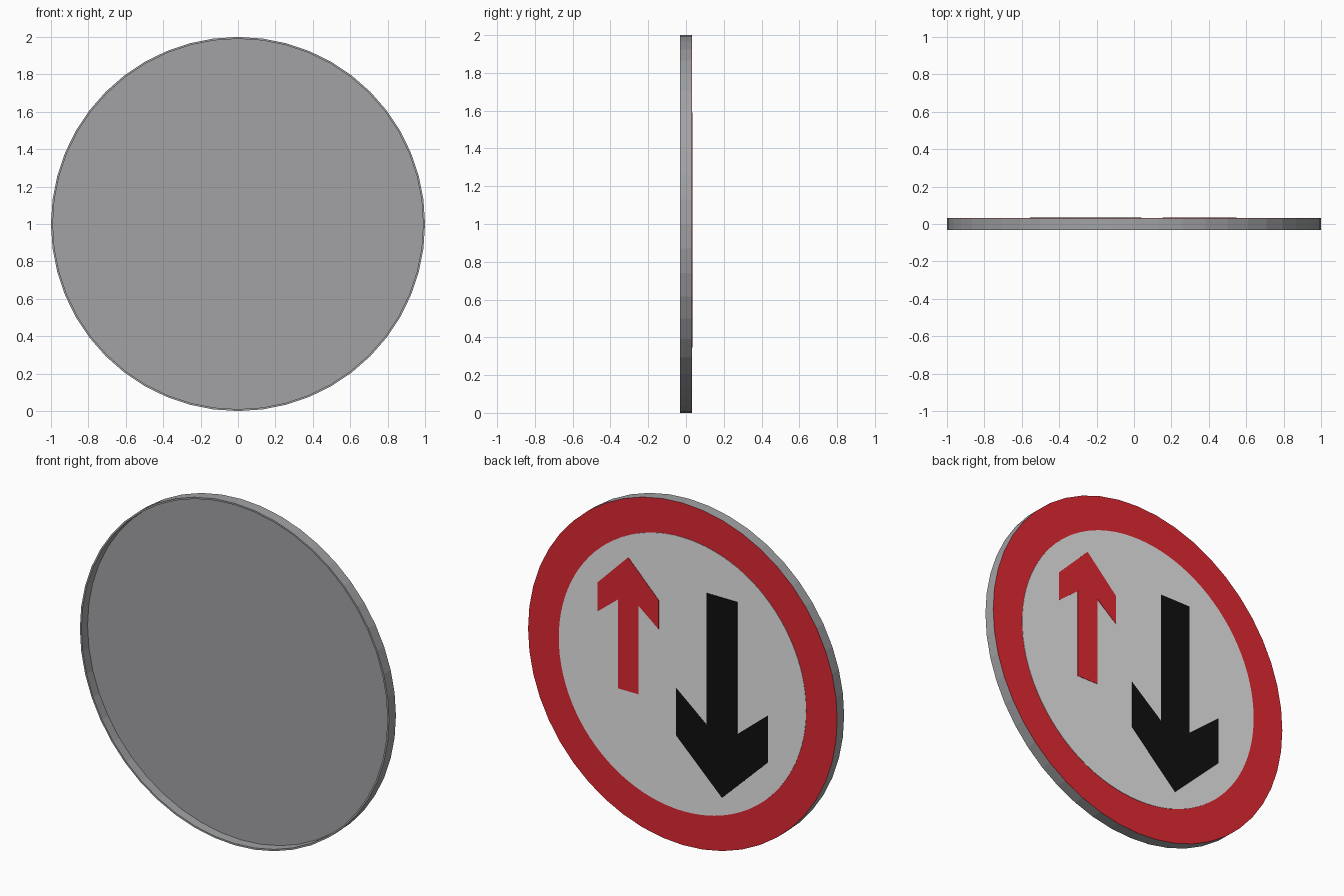
import bpy, bmesh, math

if "Cube" in bpy.data.objects:
    bpy.data.objects.remove(bpy.data.objects["Cube"])

BACK, FRONT = 0.031, -0.033   # y of the painted side and of the open rim


def material(name, rgb):
    m = bpy.data.materials.new(name)
    m.diffuse_color = (*rgb, 1)
    m.use_nodes = True
    m.node_tree.nodes["Principled BSDF"].inputs["Base Color"].default_value = m.diffuse_color
    return m


grey = material("grey metal", (0.36, 0.365, 0.375))
white = material("sign white", (0.8, 0.8, 0.8))
red = material("sign red", (0.75, 0.022, 0.034))
black = material("sign black", (0.005, 0.005, 0.005))


def circle(r, n):
    return [(r * math.sin(2 * math.pi * i / n), r * math.cos(2 * math.pi * i / n)) for i in range(n)]


def finish(name, bm, mat):
    bmesh.ops.recalc_face_normals(bm, faces=bm.faces)
    me = bpy.data.meshes.new(name)
    bm.to_mesh(me)
    bm.free()
    me.materials.append(mat)
    ob = bpy.data.objects.new(name, me)
    bpy.context.collection.objects.link(ob)
    return ob


def plate(name, outline, y0, y1, mat):
    """Thin plate; outline is (x, height from disc centre)."""
    bm = bmesh.new()
    f = bm.faces.new([bm.verts.new((x, y0, 1 + z)) for x, z in outline])
    ext = bmesh.ops.extrude_face_region(bm, geom=[f])["geom"]
    bmesh.ops.translate(bm, vec=(0, y1 - y0, 0), verts=[v for v in ext if isinstance(v, bmesh.types.BMVert)])
    if f.is_valid and len(bm.faces) < len(outline) + 2:
        bm.faces.new([v for v in f.verts])
    return finish(name, bm, mat)


def arrow(name, cx, tip, shoulder, barb, notch, tail, head_w, stem_w, mat):
    """Arrow outline, one half mirrored about its axis (x is flipped: seen from behind)."""
    half = [(head_w, shoulder), (head_w, barb), (stem_w, notch), (stem_w, tail)]
    pts = [(0, tip)] + half + [(-w, z) for w, z in reversed(half)]
    return plate(name, [(w - cx, z) for w, z in pts], BACK, BACK + 0.004, mat)


# Metal pan: back skin, outer wall, thin lip and recessed front
bm = bmesh.new()
rings = []
for r, y in ((1, BACK - 0.001), (1, FRONT), (0.99, FRONT), (0.99, BACK - 0.007)):
    rings.append([bm.verts.new((x, y, 1 + z)) for x, z in circle(r, 48)])
for a, b in zip(rings, rings[1:]):
    for i in range(48):
        j = (i + 1) % 48
        bm.faces.new((a[i], a[j], b[j], b[i]))
bm.faces.new(rings[0])
bm.faces.new(rings[-1])
finish("metal_pan", bm, grey)

# Painted side: red border, white field and the two arrows
plate("red_border", circle(1, 48), BACK - 0.001, BACK, red)
plate("white_field", circle(0.8, 96), BACK - 0.0005, BACK + 0.002, white)
arrow("red_up_arrow", -0.35, 0.59, 0.392, 0.222, 0.325, -0.193, 0.197, 0.067, red)
arrow("black_down_arrow", 0.257, -0.654, -0.367, -0.092, -0.255, 0.517, 0.298, 0.099, black)
